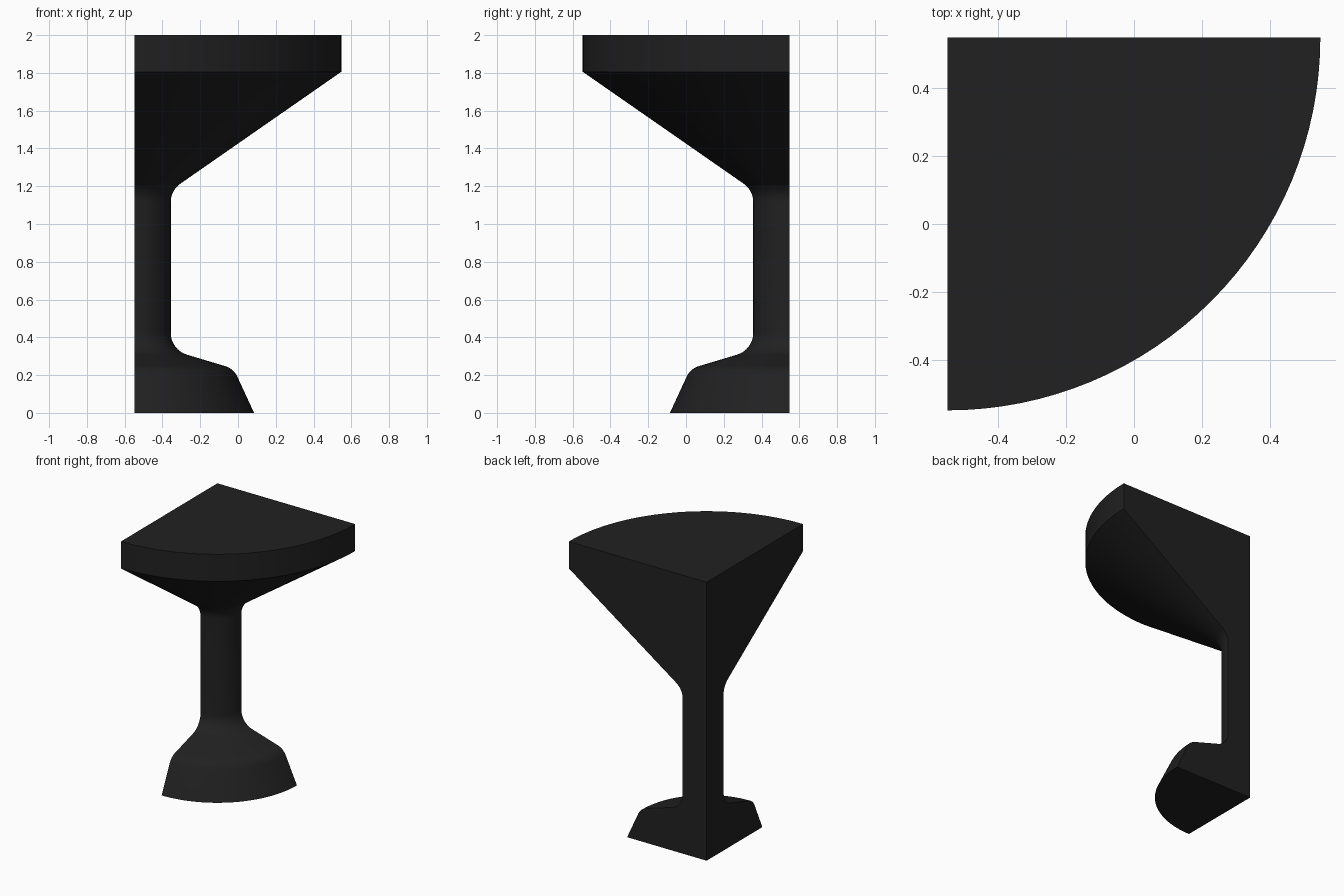
import bpy, bmesh, math
from mathutils import Vector

if "Cube" in bpy.data.objects:
    bpy.data.objects.remove(bpy.data.objects["Cube"])

C = 0.547          # revolve axis stands at (-C, C)
SEG = 32           # steps around the quarter turn


def rounded(points, steps=8):
    """Profile of (radius, z, fillet radius) corners -> list of (radius, z)."""
    out = []
    for i, (r, z, f) in enumerate(points):
        p = Vector((r, z))
        if f == 0:
            out.append(p)
            continue
        a = (Vector(points[i - 1][:2]) - p).normalized()
        b = (Vector(points[i + 1][:2]) - p).normalized()
        half = a.angle(b) / 2
        centre = p + (a + b).normalized() * f / math.sin(half)
        t = f / math.tan(half)
        va, vb = p + a * t - centre, p + b * t - centre
        for k in range(steps + 1):
            out.append(centre + va.lerp(vb, k / steps).normalized() * f)
    return out


# Outline: flared foot, column, sloped underside, rim
profile = rounded([
    (2 * C - 0.462, 0, 0),
    (0.524, 0.234, 0.10),
    (0.191, 0.334, 0.12),
    (0.191, 1.178, 0.12),
    (2 * C, 1.806, 0),
    (2 * C, 2.0, 0),
])

bm = bmesh.new()
bottom = bm.verts.new((-C, C, 0))
top = bm.verts.new((-C, C, 2))
rings = []
for s in range(SEG + 1):
    ang = -math.pi / 2 * (1 - s / SEG)
    rings.append([bm.verts.new((-C + r * math.cos(ang), C + r * math.sin(ang), z))
                  for r, z in profile])

# Curved wall
for a, b in zip(rings, rings[1:]):
    for i in range(len(profile) - 1):
        bm.faces.new((a[i], b[i], b[i + 1], a[i + 1]))

# Top, underside and the two flat back faces
bm.faces.new([top] + [r[-1] for r in rings])
bm.faces.new([bottom] + [r[0] for r in reversed(rings)])
bm.faces.new([bottom] + rings[0] + [top])
bm.faces.new([top] + rings[-1][::-1] + [bottom])
bmesh.ops.recalc_face_normals(bm, faces=bm.faces)

mesh = bpy.data.meshes.new("quarter_round_pedestal")
bm.to_mesh(mesh)
bm.free()
obj = bpy.data.objects.new("quarter_round_pedestal", mesh)
bpy.context.collection.objects.link(obj)

# Black finish
mat = bpy.data.materials.new("black")
mat.diffuse_color = (0.015, 0.015, 0.015, 1)
mat.use_nodes = True
mat.node_tree.nodes["Principled BSDF"].inputs["Base Color"].default_value = mat.diffuse_color
mesh.materials.append(mat)

bpy.context.view_layer.objects.active = obj
obj.select_set(True)
bpy.ops.object.shade_smooth_by_angle(angle=math.radians(30))
